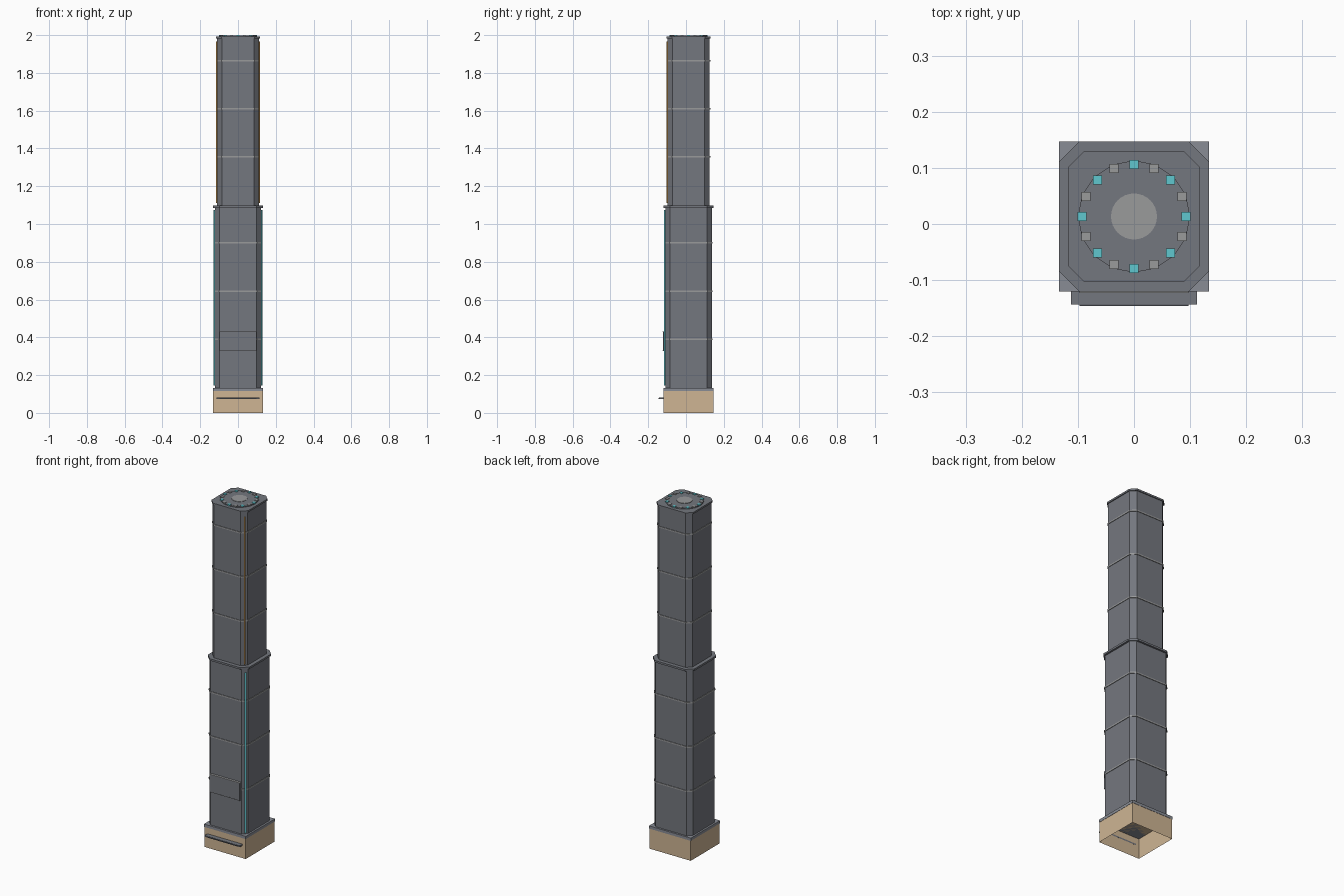
import bpy, bmesh, math
from mathutils import Matrix

cube = bpy.data.objects.get("Cube")
if cube:
    bpy.data.objects.remove(cube)

CY = 0.0134  # tower axis sits slightly behind the centre


def material(name, r, g, b):
    m = bpy.data.materials.new(name)
    m.use_nodes = True
    m.diffuse_color = (r, g, b, 1)
    m.node_tree.nodes["Principled BSDF"].inputs["Base Color"].default_value = (r, g, b, 1)
    return m


SLATE = material("slate grey", 0.175, 0.185, 0.21)
DARK = material("dark grey", 0.09, 0.097, 0.115)
TRIM = material("light grey", 0.32, 0.325, 0.33)
STONE = material("blue grey stone", 0.25, 0.265, 0.30)
SAND = material("sandstone", 0.62, 0.46, 0.295)
TEAL = material("teal light", 0.115, 0.57, 0.62)
AMBER = material("amber light", 0.52, 0.27, 0.07)


def finish(name, bm, mat):
    bmesh.ops.recalc_face_normals(bm, faces=bm.faces[:])
    mesh = bpy.data.meshes.new(name)
    bm.to_mesh(mesh)
    bm.free()
    mesh.materials.append(mat)
    obj = bpy.data.objects.new(name, mesh)
    bpy.context.collection.objects.link(obj)
    return obj


def prism(name, points, z0, z1, mat):
    """Extrude a closed outline around the tower axis."""
    bm = bmesh.new()
    face = bm.faces.new([bm.verts.new((x, y + CY, z0)) for x, y in points])
    top = bmesh.ops.extrude_face_region(bm, geom=[face])["geom"]
    for v in top:
        if isinstance(v, bmesh.types.BMVert):
            v.co.z = z1
    # the extruded source face is kept as the underside
    if not any(all(abs(v.co.z - z0) < 1e-6 for v in f.verts) for f in bm.faces):
        bm.faces.new([v for v in bm.verts if abs(v.co.z - z0) < 1e-6])
    return finish(name, bm, mat)


def chamfered(half, cut):
    a, b = half, half - cut
    return [(a, -b), (a, b), (b, a), (-b, a), (-a, b), (-a, -b), (-b, -a), (b, -a)]


def circle(radius, sides):
    return [(radius * math.cos(math.tau * i / sides), radius * math.sin(math.tau * i / sides))
            for i in range(sides)]


def box(name, centre, size, mat, open_bottom=False):
    bm = bmesh.new()
    bmesh.ops.create_cube(bm, size=1, matrix=Matrix.Translation(centre) @ Matrix.Diagonal((*size, 1)))
    if open_bottom:
        low = min(bm.faces, key=lambda f: f.calc_center_median().z)
        bmesh.ops.delete(bm, geom=[low], context='FACES_ONLY')
    return finish(name, bm, mat)


# Base: hollow plinth with a stone slab
box("base_plinth", (0, CY, 0.058), (0.264, 0.264, 0.116), SAND, open_bottom=True)
box("base_slab", (0, CY, 0.124), (0.267, 0.267, 0.016), STONE)

# Tower shafts
prism("lower_shaft", chamfered(0.123, 0.024), 0.132, 1.086, SLATE)
prism("setback_ledge", chamfered(0.1335, 0.036), 1.086, 1.097, SLATE)
prism("upper_shaft", chamfered(0.112, 0.027), 1.097, 1.982, SLATE)
prism("roof_cap", chamfered(0.117, 0.029), 1.982, 1.992, SLATE)

# Floor bands
for i in range(3):
    z = 0.39 + 0.255 * i
    prism(f"lower_band_{i + 1}", chamfered(0.126, 0.025), z - 0.004, z + 0.004, TRIM)
    z += 0.965
    prism(f"upper_band_{i + 1}", chamfered(0.115, 0.028), z - 0.004, z + 0.004, TRIM)

# Roof deck with a ring of alternating lights
prism("roof_deck", circle(0.1, 16), 1.992, 1.997, SLATE)
prism("roof_hub", circle(0.041, 32), 1.997, 1.999, TRIM)
for i, (x, y) in enumerate(circle(0.0925, 16)):
    lit = i % 2 == 0
    box(f"roof_light_{i + 1}" if lit else f"roof_block_{i + 1}", (x, y + CY, 1.9975),
        (0.016, 0.016, 0.005), TEAL if lit else TRIM)


# Thin diagonal light strips at the front corners
def corner_strip(name, side, c, z0, z1, mat):
    bm = bmesh.new()
    w = 0.0037
    ends = [(side * (c + w), CY - c + w), (side * (c - w), CY - c - w)]
    low = [bm.verts.new((x, y, z0)) for x, y in ends]
    high = [bm.verts.new((x, y, z1)) for x, y in reversed(ends)]
    face = bm.faces.new(low + high)
    face.normal_update()
    if face.normal.y > 0:
        face.normal_flip()
    mesh = bpy.data.meshes.new(name)
    bm.to_mesh(mesh)
    bm.free()
    mesh.materials.append(mat)
    bpy.context.collection.objects.link(bpy.data.objects.new(name, mesh))


for side, label in ((1, "left"), (-1, "right")):
    corner_strip(f"lower_strip_{label}", side, 0.126, 0.145, 1.075, TEAL)
    corner_strip(f"upper_strip_{label}", side, 0.1127, 1.11, 1.965, AMBER)

# Front panel with thin trims
box("front_panel", (0, -0.116, 0.38), (0.194, 0.014, 0.10), SLATE)
for z, label in ((0.33, "bottom"), (0.43, "top")):
    box(f"panel_trim_{label}", (0, -0.116, z), (0.194, 0.0145, 0.003), TRIM)

# Entrance canopy
box("canopy", (0, -0.131, 0.077), (0.225, 0.025, 0.008), SLATE)
box("canopy_edge", (0, -0.1445, 0.077), (0.194, 0.003, 0.006), DARK)
